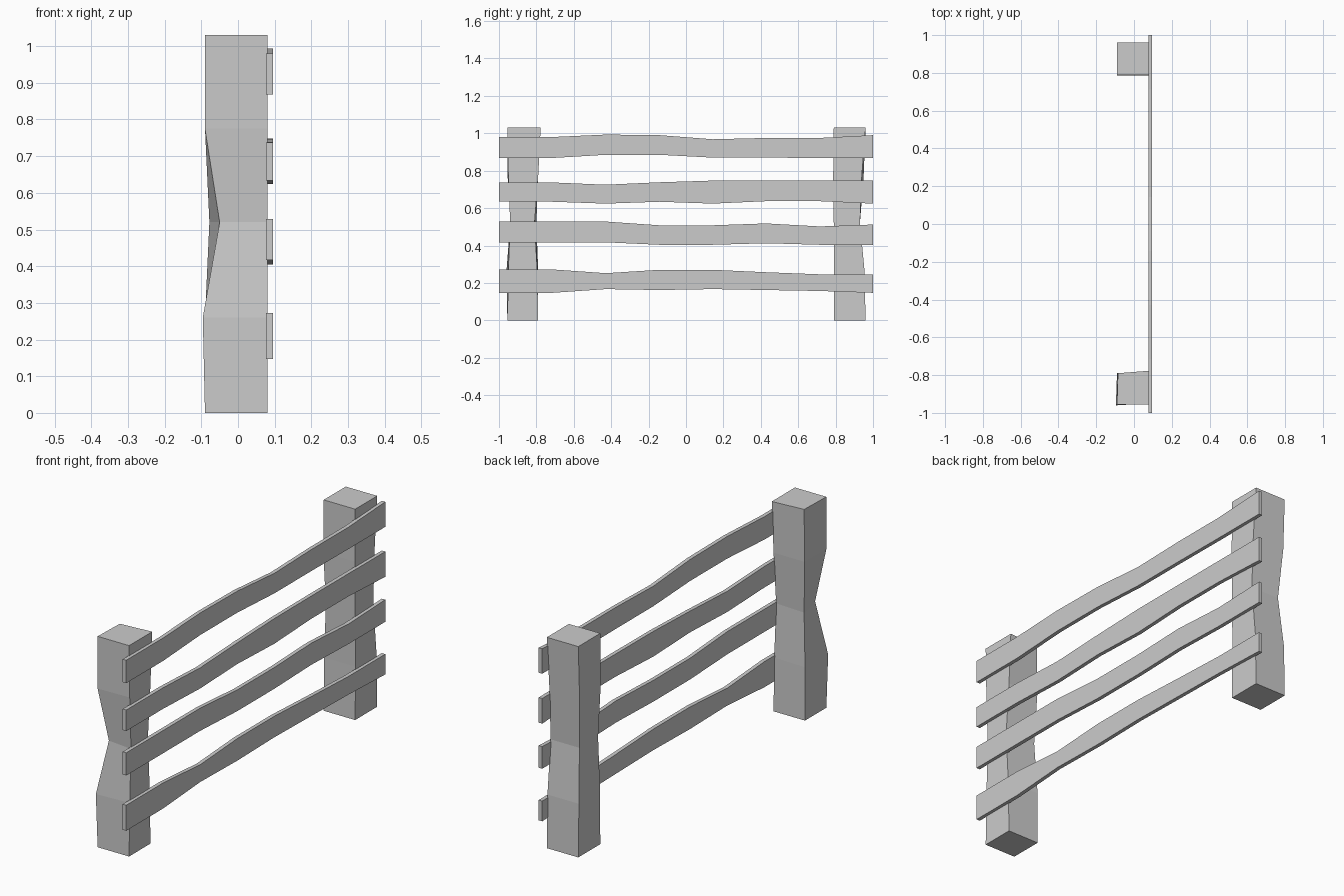
import bpy

POST_Z = [0, 0.26, 0.52, 0.775, 1.03]


def make_mesh(name, rings):
    """Skin a list of four-point rings into a closed, flat-shaded bar."""
    verts = [p for ring in rings for p in ring]
    n = len(rings)
    faces = [(3, 2, 1, 0), tuple(4 * (n - 1) + k for k in range(4))]
    for i in range(n - 1):
        for k in range(4):
            a, b = 4 * i + k, 4 * i + (k + 1) % 4
            faces.append((a, b, b + 4, a + 4))
    mesh = bpy.data.meshes.new(name)
    mesh.from_pydata(verts, [], faces)
    obj = bpy.data.objects.new(name, mesh)
    bpy.context.collection.objects.link(obj)
    return obj


def make_post(name, rings):
    # each ring: left x, front-left y, front-right y, back-right y, back-left y, back-left x
    make_mesh(name, [[(xl, fl, z), (0.08, fr, z), (0.08, br, z), (xb, bl, z)]
                     for z, (xl, fl, fr, br, bl, xb) in zip(POST_Z, rings)])


def make_rail(name, top, bottom):
    # eight evenly spaced stations along the fence
    rings = []
    for i, (t, b) in enumerate(zip(top, bottom)):
        y = -1 + 2 * i / 7
        rings.append([(0.077, y, b), (0.077, y, t), (0.096, y, t), (0.096, y, b)])
    make_mesh(name, rings)


# Hewn posts
make_post("front_post", [
    (-0.09, -0.955, -0.955, -0.79, -0.79, -0.09),
    (-0.096, -0.96, -0.95, -0.795, -0.79, -0.09),
    (-0.05, -0.925, -0.94, -0.81, -0.80, -0.078),
    (-0.09, -0.955, -0.95, -0.79, -0.79, -0.088),
    (-0.09, -0.955, -0.955, -0.777, -0.79, -0.085)])
make_post("back_post", [
    (-0.09, 0.79, 0.79, 0.96, 0.96, -0.09),
    (-0.09, 0.792, 0.792, 0.955, 0.955, -0.09),
    (-0.078, 0.79, 0.79, 0.93, 0.93, -0.075),
    (-0.09, 0.787, 0.787, 0.94, 0.95, -0.09),
    (-0.09, 0.79, 0.79, 0.96, 0.96, -0.09)])

# Wavy rails
make_rail("top_rail",
          [0.98, 0.98, 0.993, 0.99, 0.968, 0.975, 0.975, 0.99],
          [0.868, 0.868, 0.885, 0.885, 0.87, 0.87, 0.868, 0.868])
make_rail("upper_rail",
          [0.737, 0.737, 0.725, 0.738, 0.747, 0.748, 0.748, 0.747],
          [0.634, 0.634, 0.624, 0.634, 0.624, 0.637, 0.637, 0.624])
make_rail("lower_rail",
          [0.528, 0.528, 0.528, 0.508, 0.508, 0.518, 0.502, 0.512],
          [0.417, 0.417, 0.417, 0.404, 0.404, 0.412, 0.404, 0.404])
make_rail("bottom_rail",
          [0.272, 0.272, 0.252, 0.27, 0.27, 0.257, 0.246, 0.246],
          [0.147, 0.147, 0.167, 0.162, 0.167, 0.162, 0.157, 0.147])
